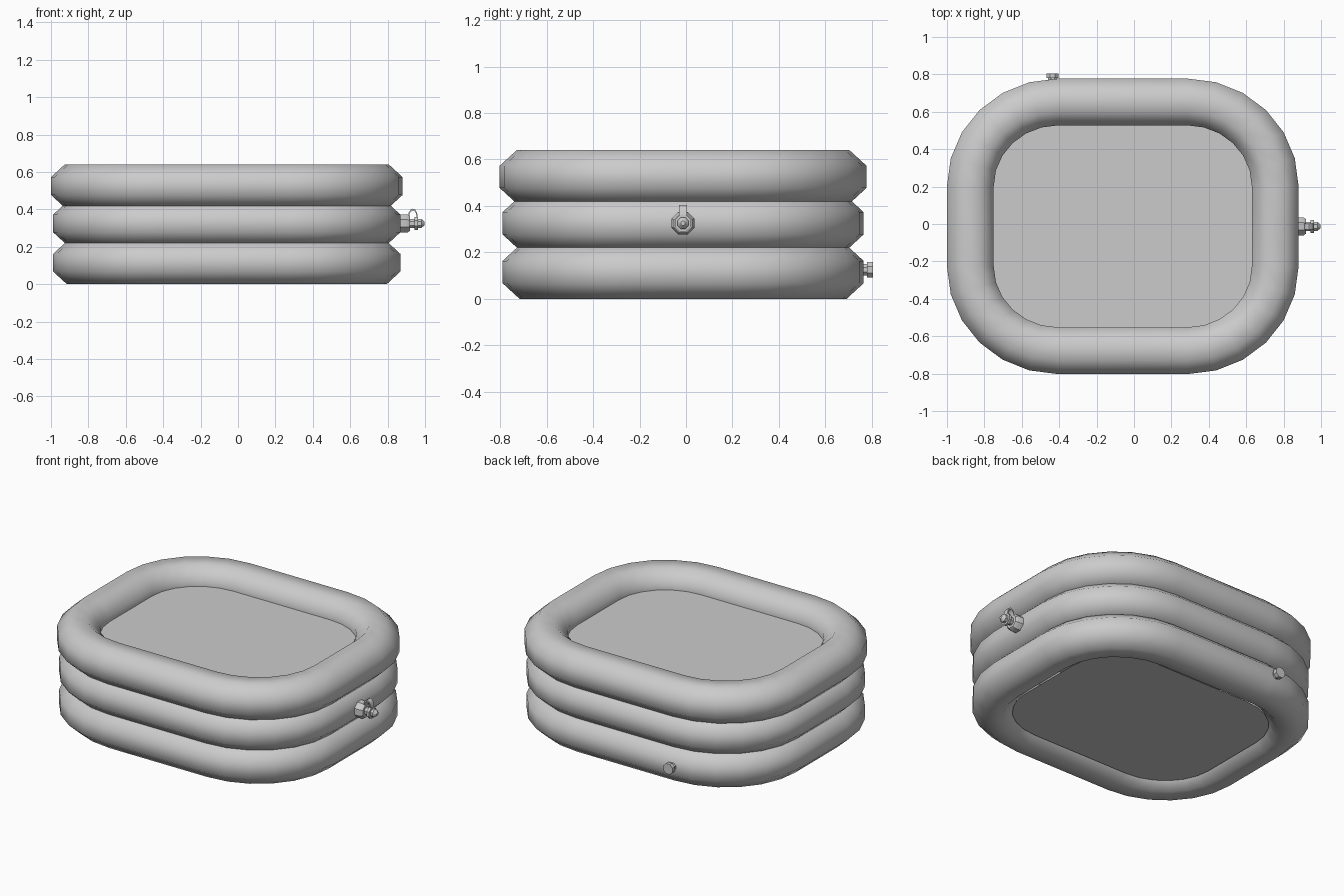
import bpy, bmesh, math
from mathutils import Vector, Matrix

if "Cube" in bpy.data.objects:
    bpy.data.objects.remove(bpy.data.objects["Cube"])

# one grey vinyl material for everything
grey = bpy.data.materials.new("grey_vinyl")
grey.use_nodes = True
GREY = (0.6, 0.6, 0.6, 1)
grey.diffuse_color = GREY
bsdf = grey.node_tree.nodes["Principled BSDF"]
bsdf.inputs["Base Color"].default_value = GREY
bsdf.inputs["Roughness"].default_value = 0.7

CENTER = Vector((-0.06, -0.0125, 0))
STRAIGHT = (0.345, 0.215)      # half lengths of the straight sides
CORNER = (0.47, 0.45)          # corner radii along the tube centre line
STEPS = 6


def finish(name, bm, angle=None):
    bmesh.ops.recalc_face_normals(bm, faces=bm.faces)
    mesh = bpy.data.meshes.new(name)
    bm.to_mesh(mesh)
    bm.free()
    mesh.materials.append(grey)
    obj = bpy.data.objects.new(name, mesh)
    bpy.context.collection.objects.link(obj)
    bpy.ops.object.select_all(action='DESELECT')
    obj.select_set(True)
    bpy.context.view_layer.objects.active = obj
    if angle is None:
        bpy.ops.object.shade_smooth()
    else:
        bpy.ops.object.shade_smooth_by_angle(angle=math.radians(angle))
    return obj


def outline(offset, z):
    """Rounded rectangle, offset outwards from the tube centre line."""
    points = []
    for quadrant in range(4):
        sx = 1 if quadrant in (0, 3) else -1
        sy = 1 if quadrant < 2 else -1
        for i in range(STEPS + 1):
            a = (quadrant + i / STEPS) * math.pi / 2
            points.append(CENTER + Vector((
                sx * STRAIGHT[0] + (CORNER[0] + offset) * math.cos(a),
                sy * STRAIGHT[1] + (CORNER[1] + offset) * math.sin(a), z)))
    return points


def bridge(bm, a, b):
    n = len(a)
    for i in range(n):
        bm.faces.new((a[i], a[(i + 1) % n], b[(i + 1) % n], b[i]))


def tube(name, z, shift, radius=0.125, sides=8):
    bm = bmesh.new()
    r = radius / math.cos(math.pi / sides)
    rings = []
    for k in range(sides):
        a = (k + 0.5) * 2 * math.pi / sides
        pts = outline(shift + r * math.cos(a), z + 0.92 * r * math.sin(a))
        rings.append([bm.verts.new(p) for p in pts])
    for k in range(sides):
        bridge(bm, rings[k], rings[(k + 1) % sides])
    finish(name, bm)


def sheet(name, offset, z):
    bm = bmesh.new()
    bm.faces.new([bm.verts.new(p) for p in outline(offset, z)])
    bm.normal_update()
    finish(name, bm, 30)


def lathe(name, profile, origin, axis, sides=8):
    """Closed turned part; the profile holds (distance along axis, radius)."""
    bm = bmesh.new()
    turn = Matrix.Translation(origin) @ Vector(axis).to_track_quat('Z', 'Y').to_matrix().to_4x4()
    rings = []
    for h, r in profile:
        rings.append([bm.verts.new(turn @ Vector((
            r * math.cos((k + 0.5) * 2 * math.pi / sides),
            r * math.sin((k + 0.5) * 2 * math.pi / sides), h))) for k in range(sides)])
    for a, b in zip(rings, rings[1:]):
        bridge(bm, a, b)
    bm.faces.new(rings[0])
    bm.faces.new(rings[-1])
    finish(name, bm, 35)


# inflated wall rings
tube("upper_tube", 0.525, 0)
tube("middle_tube", 0.325, -0.012)
tube("lower_tube", 0.115, -0.012)

# inner surface and underside
sheet("inner_surface", -0.122, 0.53)
sheet("base_sheet", -0.12, 0.04)

# drain tap on the left side
TAP = Vector((0.85, -0.013, 0.325))
lathe("tap_base", [(0, 0.053), (0.055, 0.053), (0.07, 0.042), (0.07, 0.026), (0.1, 0.026)],
      TAP, (1, 0, 0))
lathe("tap_collar", [(0.095, 0.038), (0.113, 0.038)], TAP, (1, 0, 0))
lathe("tap_tip", [(0.11, 0.026), (0.13, 0.026), (0.148, 0.01)], TAP, (1, 0, 0))

# strap arching from the tap base to the collar
bm = bmesh.new()
rows = []
for i in range(7):
    a = math.pi * (1 - i / 6)
    row = []
    for r in (0.026, 0.02):
        for y in (-0.017, 0.017):
            row.append(bm.verts.new(TAP + Vector((
                0.085 + r * math.cos(a), y, 0.035 + 1.7 * r * math.sin(a)))))
    rows.append([row[0], row[1], row[3], row[2]])
for a, b in zip(rows, rows[1:]):
    bridge(bm, a, b)
bm.faces.new(rows[0])
bm.faces.new(rows[-1])
finish("tap_strap", bm, 40)

# air valve on the back
lathe("air_valve", [(0, 0.026), (0.045, 0.026), (0.045, 0.035), (0.07, 0.035)],
      Vector((-0.435, 0.735, 0.125)), (0, 1, 0))
